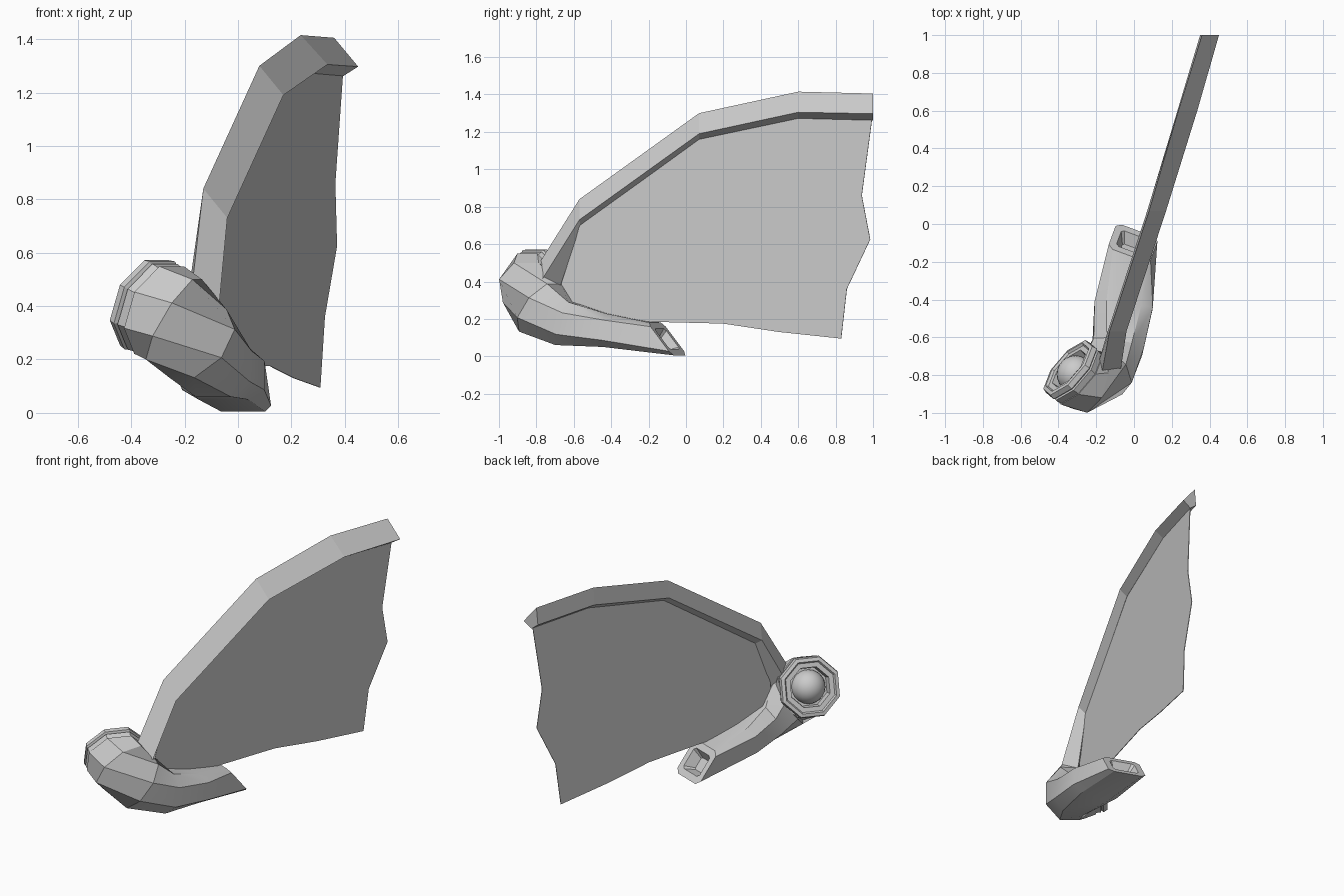
import bpy, bmesh
from math import radians
from mathutils import Vector as V

if "Cube" in bpy.data.objects:
    bpy.data.objects.remove(bpy.data.objects["Cube"])


def make(name, bm, angle=None):
    bmesh.ops.recalc_face_normals(bm, faces=bm.faces)
    me = bpy.data.meshes.new(name)
    bm.to_mesh(me)
    bm.free()
    ob = bpy.data.objects.new(name, me)
    bpy.context.collection.objects.link(ob)
    if angle:
        bpy.ops.object.select_all(action='DESELECT')
        ob.select_set(True)
        bpy.context.view_layer.objects.active = ob
        bpy.ops.object.shade_smooth_by_angle(angle=radians(angle))
    return ob


def loft(name, rings, angle=None):
    """Skin closed rings of equal length and cap both ends."""
    bm = bmesh.new()
    loops = [[bm.verts.new(p) for p in r] for r in rings]
    n = len(loops[0])
    for a, b in zip(loops, loops[1:]):
        for i in range(n):
            j = (i + 1) % n
            bm.faces.new((a[i], a[j], b[j], b[i]))
    bm.faces.new(loops[0])
    bm.faces.new(loops[-1])
    return make(name, bm, angle)


def octagon(c, t, a, b, k=0.414):
    """Eight-sided section facing t; k near 1 makes it boxier."""
    t = V(t).normalized()
    u = t.cross(V((0, 0, 1))).normalized()
    v = u.cross(t)
    pts = [(1, -k), (1, k), (k, 1), (-k, 1), (-1, k), (-1, -k), (-k, -1), (k, -1)]
    return [V(c) + u * a * x + v * b * y for x, y in pts]


# Cup frame
cup = V((-.345, -.765, .41))
axis = V((-.70, .60, .35)).normalized()

# Curled arm, from the hollow foot to the back of the cup
foot_t = V((.27, .73, .62)).normalized()
foot_c = V((-.005, -.10, .093))
arm = [
    octagon(foot_c - foot_t * .06, foot_t, .05, .04, .8),
    octagon(foot_c, foot_t, .08, .07, .8),
    octagon(foot_c, foot_t, .118, .112, .75),
    octagon((-.055, -.43, .14), (.1, 1, -.08), .155, .09, .6),
    octagon((-.085, -.65, .175), (.2, .95, -.3), .135, .12, .5),
    octagon((-.15, -.78, .26), (.5, .62, -.6), .145, .16),
    octagon((-.24, -.83, .35), (.8, -.22, -.5), .165, .175),
    octagon(cup - axis * .07, -axis, .172, .175),
]
loft("arm", arm, 32)

# Octagonal cup with stepped rim and recess
steps = [(-.08, .165), (-.035, .172), (-.03, .162), (-.02, .176), (.008, .17),
         (.012, .15), (0, .142), (0, .115), (-.05, .108)]
loft("cup", [octagon(cup + axis * d, -axis, r, r) for d, r in steps])

# Domed lens in the recess
bm = bmesh.new()
bmesh.ops.create_uvsphere(bm, u_segments=24, v_segments=12, radius=.1)
bmesh.ops.translate(bm, verts=bm.verts, vec=cup - axis * .05)
make("lens", bm, 60)

# Kite-section leading edge: top, right, bottom, left at each station
edge = [
    [(-.17, -.79, .49), (-.07, -.77, .41), (-.12, -.67, .38), (-.19, -.74, .42)],
    [(-.13, -.57, .84), (-.04, -.57, .73), (-.095, -.565, .70), (-.14, -.57, .73)],
    [(.08, .07, 1.30), (.17, .07, 1.19), (.115, .07, 1.16), (.07, .07, 1.19)],
    [(.235, .60, 1.415), (.335, .60, 1.305), (.275, .60, 1.272), (.23, .60, 1.305)],
    [(.36, 1, 1.405), (.45, 1, 1.297), (.395, 1, 1.262), (.35, 1, 1.297)],
]
loft("wing_leading_edge", edge)

# Flat wing membrane, drawn in side view and laid on a slanted plane
outline = [(-.67, .28), (-.665, .42), (-.57, .72), (.07, 1.175), (.60, 1.285),
           (.995, 1.27), (.94, .86), (.985, .625), (.86, .36), (.83, .095),
           (.5, .13), (.2, .175), (-.2, .185), (-.5, .2)]
bm = bmesh.new()
bm.faces.new([bm.verts.new((.055 + .3 * y + .03 * z, y, z)) for y, z in outline])
wing = make("wing_membrane", bm)
m = wing.modifiers.new("thickness", 'SOLIDIFY')
m.thickness = .004
m.offset = 0
